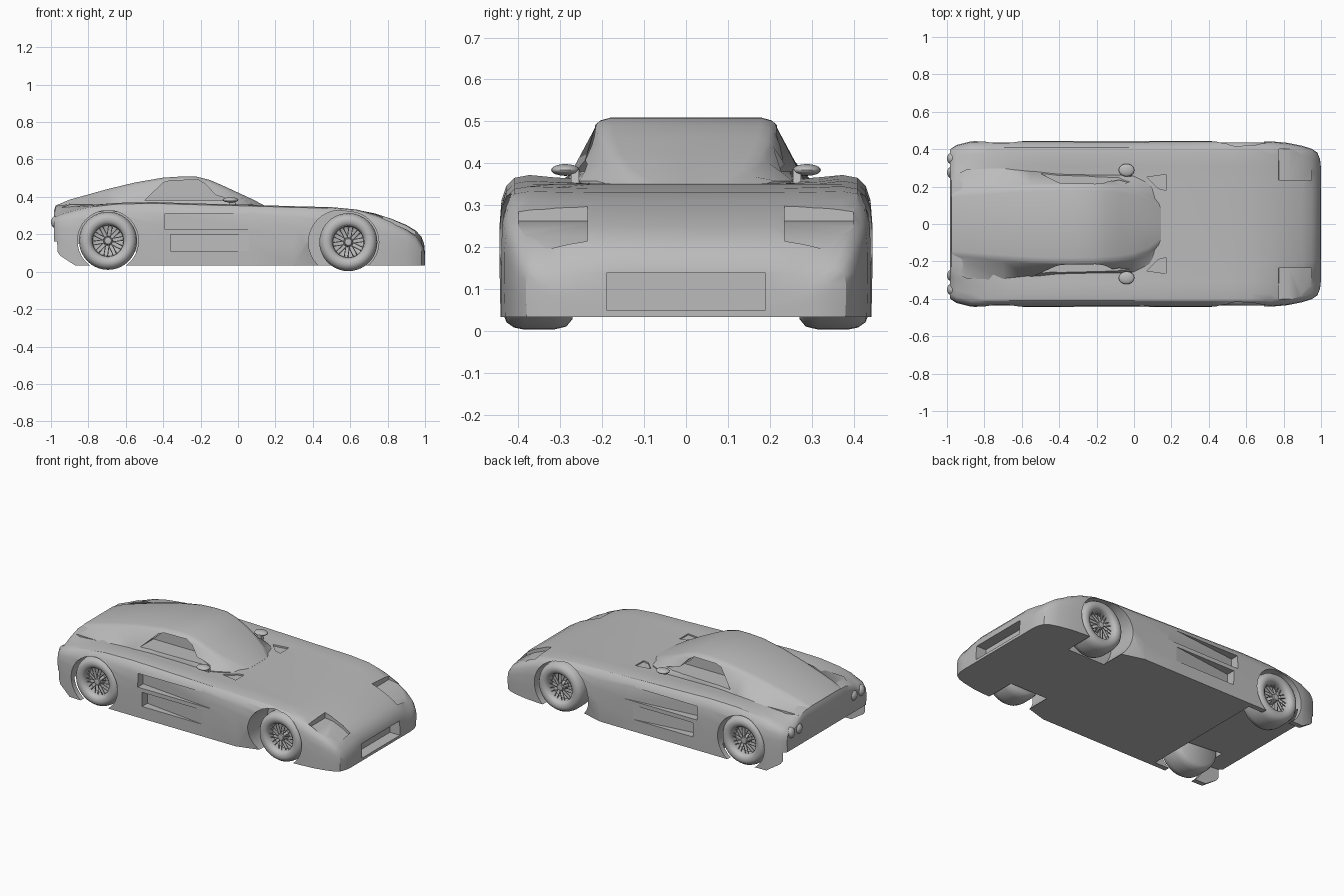
import bpy, bmesh, math
from mathutils import Vector

if "Cube" in bpy.data.objects:
    bpy.data.objects.remove(bpy.data.objects["Cube"])

grey = bpy.data.materials.new("plain_grey")
grey.use_nodes = True
grey.diffuse_color = (0.5, 0.5, 0.5, 1)
grey.node_tree.nodes["Principled BSDF"].inputs["Base Color"].default_value = (0.5, 0.5, 0.5, 1)


def finish(name, bm):
    bmesh.ops.remove_doubles(bm, verts=bm.verts, dist=0.0001)
    bmesh.ops.recalc_face_normals(bm, faces=bm.faces)
    me = bpy.data.meshes.new(name)
    bm.to_mesh(me)
    bm.free()
    me.materials.append(grey)
    ob = bpy.data.objects.new(name, me)
    bpy.context.collection.objects.link(ob)
    return ob


def activate(ob):
    bpy.ops.object.select_all(action='DESELECT')
    ob.select_set(True)
    bpy.context.view_layer.objects.active = ob


def smooth(ob, angle=40):
    activate(ob)
    bpy.ops.object.shade_smooth_by_angle(angle=math.radians(angle))


def loft(name, rings):
    """Skin closed rings of points, capping both ends."""
    bm = bmesh.new()
    rows = [[bm.verts.new(p) for p in ring] for ring in rings]
    n = len(rows[0])
    for a, b in zip(rows, rows[1:]):
        for i in range(n):
            j = (i + 1) % n
            bm.faces.new((a[i], a[j], b[j], b[i]))
    bm.faces.new(rows[0])
    bm.faces.new(rows[-1])
    return finish(name, bm)


def mirrored(x, half):
    """Full ring from a half section running bottom centre to top centre."""
    return [(x, y, z) for y, z in half] + [(x, -y, z) for y, z in half[-2:0:-1]]


def prism(name, pts, lo, hi, plan=False):
    """Side outline (x, z) extruded along y, or plan outline (x, y) along z."""
    put = (lambda a, b, t: (a, b, t)) if plan else (lambda a, b, t: (a, t, b))
    return loft(name, [[put(a, b, t) for a, b in pts] for t in (lo, hi)])


def lathe(name, profile, center, side, steps=40):
    """Revolve (radius, outward offset) points about the axle."""
    bm = bmesh.new()
    vs = [bm.verts.new((r, y * side, 0)) for r, y in profile]
    es = [bm.edges.new(p) for p in zip(vs, vs[1:])]
    bmesh.ops.spin(bm, geom=vs + es, axis=(0, 1, 0), cent=(0, 0, 0),
                   angle=math.tau, steps=steps)
    bmesh.ops.translate(bm, verts=bm.verts, vec=center)
    return finish(name, bm)


def cut(ob, cutter):
    mod = ob.modifiers.new("cut", 'BOOLEAN')
    mod.operation = 'DIFFERENCE'
    mod.solver = 'EXACT'
    mod.object = cutter
    activate(ob)
    bpy.ops.object.modifier_apply(modifier=mod.name)
    bpy.data.objects.remove(cutter)


def ball(name, center, scale):
    bm = bmesh.new()
    bmesh.ops.create_uvsphere(bm, u_segments=20, v_segments=12, radius=1)
    for v in bm.verts:
        v.co = Vector(a * b for a, b in zip(v.co, scale)) + Vector(center)
    smooth(finish(name, bm))


# Lower body: x, half width, fender height, centre height, underside height
stations = [(-.985, .395, .285, .325, .15), (-.975, .405, .297, .35, .12),
            (-.95, .422, .31, .357, .085), (-.87, .442, .335, .36, .033),
            (-.78, .445, .353, .361, .033), (-.65, .445, .368, .361, .033),
            (-.45, .445, .372, .36, .033),
            (-.2, .445, .364, .355, .033), (.05, .445, .358, .352, .033),
            (.3, .445, .35, .35, .033), (.5, .445, .345, .34, .033),
            (.63, .445, .333, .33, .033), (.73, .442, .307, .312, .033),
            (.82, .434, .27, .283, .033), (.9, .418, .228, .25, .033),
            (.95, .402, .193, .22, .033), (.98, .382, .155, .188, .033),
            (.995, .345, .125, .15, .033), (1.0, .3, .09, .1, .033)]


def body_half(w, zs, zc, zb):
    h = zs - zb
    return [(0, zb), (w * .995, zb), (w, zb + h * .35), (w, zb + h * .65),
            (w * .99, zb + h * .82), (w * .965, zb + h * .92),
            (w * .92, zb + h * .98), (w * .84, zs), (w * .7, (zs + zc) / 2),
            (w * .5, zc), (0, zc)]


body = loft("body", [mirrored(s[0], body_half(*s[1:])) for s in stations])

# Cabin and fastback: x, roof height, roof half width, base half width
roof = [(-.975, .354, .17, .25), (-.9, .385, .175, .29), (-.7, .441, .19, .3),
        (-.55, .477, .2, .285), (-.4, .503, .205, .268), (-.3, .509, .205, .265),
        (-.22, .508, .205, .262), (-.15, .49, .2, .262), (-.08, .46, .195, .262),
        (0, .423, .18, .255), (.08, .386, .15, .215), (.145, .352, .1, .12)]


def cabin_half(z, wr, wb):
    side = [(0, .32), (wb, .32), (wb, min(.358, z - .02))]
    return side + [(wr + .012, z - .018), (wr, z - .007), (wr - .025, z), (0, z)]


cabin = loft("cabin", [mirrored(r[0], cabin_half(*r[1:])) for r in roof])

axles = {"front": (.59, .158, .05), "rear": (-.695, .165, 0)}
for s in (1, -1):
    span = lambda a, b: sorted((a * s, b * s))
    # Wheel wells, the front ones stretched rearward
    for x, z, extra in axles.values():
        turns = [i * math.tau / 40 for i in range(40)]
        radii = [.163 + extra * max(0, -math.cos(a)) for a in turns]
        arch = [(x + r * math.cos(a), z + r * math.sin(a)) for r, a in zip(radii, turns)]
        cut(body, prism("well_cutter", arch, *span(.25, .6)))
    # Tapered panel behind the front wheel
    cut(body, loft("taper_cutter", [
        [(.2, .447 * s, -.1), (.5, .47 * s, -.1), (.5, .36 * s, -.1)],
        [(.43, .447 * s, .28), (.5, .47 * s, .28), (.5, .44 * s, .28)]]))
    # Side scoops that deepen towards the rear
    for x0, x1, z0, z1 in ((-.39, .12, .225, .31), (-.36, .06, .11, .2)):
        cut(body, prism("scoop_cutter", [(x0, .46 * s), (x1, .46 * s), (x1, .444 * s),
                                         (x0, .39 * s)], z0, z1, True))
    # Headlight covers sunk at their rear edge
    cover = [(.77, .4), (.775, .262), (.83, .255), (.9, .226), (.95, .195), (.95, .4)]
    cut(body, prism("headlight_cutter", cover, *span(.235, .4)))
    # Vents at the windscreen corners
    cut(body, prism("vent_cutter", [(.07, .25 * s), (.17, .265 * s), (.17, .18 * s),
                                    (.13, .19 * s)], .343, .5, True))
    # Window openings
    cut(cabin, prism("window_cutter", [(-.5, .38), (-.4, .476), (-.36, .488), (-.21, .49),
                                       (-.17, .465), (-.12, .41), (-.02, .38)],
                     *span(.13, .5)))

# Nose intake and hollow rear underbody
cut(body, prism("intake_cutter", [(.93, .05), (1.1, .05), (1.1, .138), (.93, .138)], -.19, .19))
cut(body, prism("underbody_cutter", [(-.5, -.1), (-.5, .034), (-.56, .13), (-1.1, .17),
                                     (-1.1, -.1)], -.41, .41))
smooth(body, 30)
smooth(cabin, 35)

# Wheels with wire spokes
tyre = [(0, -.165), (.13, -.165), (.148, -.15), (.155, -.12), (.155, -.05), (.15, -.025),
        (.138, -.008), (.12, 0), (.1, -.004), (.088, -.014), (.084, -.03), (.082, -.06),
        (.05, -.07), (0, -.07)]
hub = [(.026, -.068), (.024, -.03), (.018, -.018), (0, -.015)]
for end, (x, z, _) in axles.items():
    for s, label in ((1, "far"), (-1, "near")):
        c = Vector((x, .436 * s, z))
        smooth(lathe(f"{end}_{label}_wheel", tyre, c, s))
        smooth(lathe(f"{end}_{label}_hub", hub, c, s, 16))
        bm = bmesh.new()
        for i in range(20):
            a = i * math.tau / 20
            b = a + (.35 if i % 2 else -.35)
            p = Vector((.02 * math.cos(a), -.025 * s, .02 * math.sin(a)))
            q = Vector((.084 * math.cos(b), -.035 * s, .084 * math.sin(b)))
            geo = bmesh.ops.create_cone(bm, cap_ends=True, segments=5, radius1=.0025,
                                        radius2=.0025, depth=(q - p).length)
            turn = (q - p).to_track_quat('Z', 'Y')
            for v in geo["verts"]:
                v.co = turn @ v.co + (p + q) / 2 + c
        finish(f"{end}_{label}_spokes", bm)

for s, label in ((1, "far"), (-1, "near")):
    # Round tail lamps
    for i, y in enumerate((.275, .35)):
        ball(f"{label}_tail_lamp_{i + 1}", (-.972, y * s, .265), (.028, .032, .034))
    # Door mirrors
    ball(f"{label}_mirror", (-.04, .288 * s, .384), (.042, .034, .014))
    prism(f"{label}_mirror_stalk", [(-.05, .35), (-.01, .35), (-.02, .385), (-.045, .385)],
          *sorted((.255 * s, .275 * s)))
